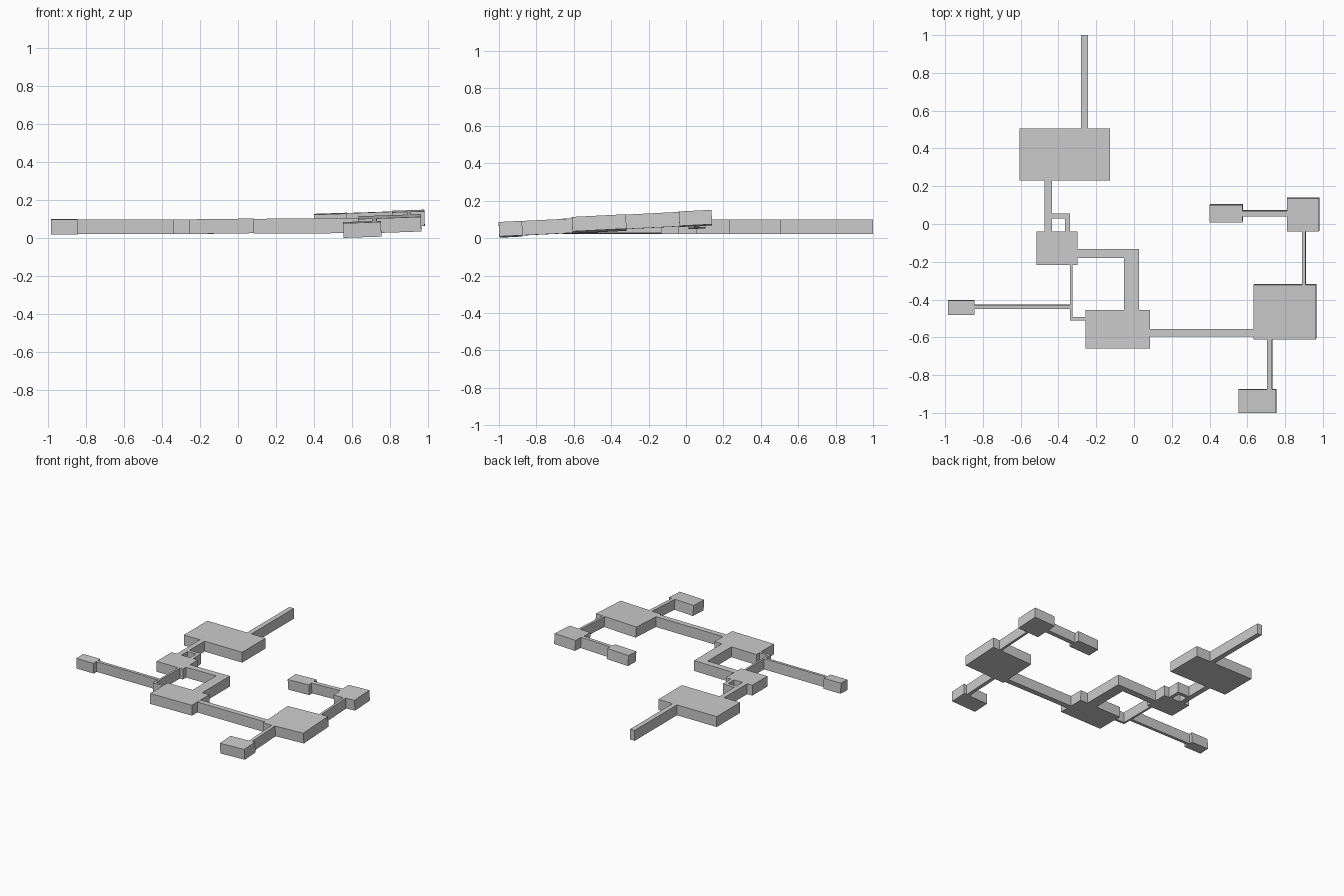
import bpy, bmesh

if "Cube" in bpy.data.objects:
    bpy.data.objects.remove(bpy.data.objects["Cube"])

H = 0.077  # common thickness of rooms and passages


def slab(name, x0, x1, y0, y1, sx=0.0, sy=0.0, base=0.023, ox=0.0, oy=0.0, h=H):
    """Box lying on the inclined plane z = base + sx*(x-ox) + sy*(y-oy)."""
    bm = bmesh.new()
    bmesh.ops.create_cube(bm, size=1.0)
    for v in bm.verts:
        top = v.co.z > 0
        x = x1 if v.co.x > 0 else x0
        y = y1 if v.co.y > 0 else y0
        z = base + sx * (x - ox) + sy * (y - oy)
        # the top face shifts along the plane normal
        v.co = (x - sx * h, y - sy * h, z + h) if top else (x, y, z)
    me = bpy.data.meshes.new(name)
    bm.to_mesh(me)
    bm.free()
    ob = bpy.data.objects.new(name, me)
    bpy.context.collection.objects.link(ob)
    return ob


level = {}
middle = dict(sx=0.012, base=0.023, ox=-0.26)
west = dict(sy=0.04, base=0.021, oy=-0.48)
east = dict(sx=0.035, sy=0.05, base=0.074, ox=0.98, oy=0.14)

parts = [
    # level north wing
    ("north_passage", -0.28, -0.243, 0.505, 1.0, level),
    ("north_room", -0.605, -0.127, 0.23, 0.505, level),
    ("north_link", -0.473, -0.435, -0.04, 0.23, level),
    ("loop_passage_a", -0.435, -0.34, 0.03, 0.055, level),
    ("loop_passage_b", -0.365, -0.34, -0.04, 0.03, level),
    ("small_room", -0.515, -0.30, -0.217, -0.04, level),
    # central room and its bent passages
    ("bent_passage_a", -0.30, 0.027, -0.18, -0.132, middle),
    ("bent_passage_b", -0.052, 0.027, -0.455, -0.18, middle),
    ("central_room", -0.257, 0.085, -0.66, -0.455, middle),
    ("thin_passage_a", -0.34, -0.257, -0.51, -0.493, level),
    ("thin_passage_b", -0.34, -0.325, -0.493, -0.217, level),
    # west wing
    ("west_passage", -0.845, -0.34, -0.448, -0.427, west),
    ("west_room", -0.985, -0.845, -0.48, -0.402, west),
    # inclined east wing
    ("east_room", 0.635, 0.965, -0.607, -0.318, east),
    ("south_passage", 0.707, 0.733, -0.875, -0.607, east),
    ("south_room", 0.555, 0.755, -0.998, -0.873, east),
    ("northeast_passage", 0.893, 0.911, -0.318, -0.035, east),
    ("northeast_room", 0.812, 0.983, -0.035, 0.14, east),
    ("end_passage", 0.575, 0.812, 0.043, 0.073, east),
    ("end_room", 0.403, 0.576, 0.013, 0.105, east),
]
for name, x0, x1, y0, y1, plane in parts:
    slab(name, x0, x1, y0, y1, **plane)

# passage joining the central room to the inclined wing
slab("east_passage", 0.085, 0.635, -0.595, -0.555, sx=0.002, base=0.026, ox=0.085)
